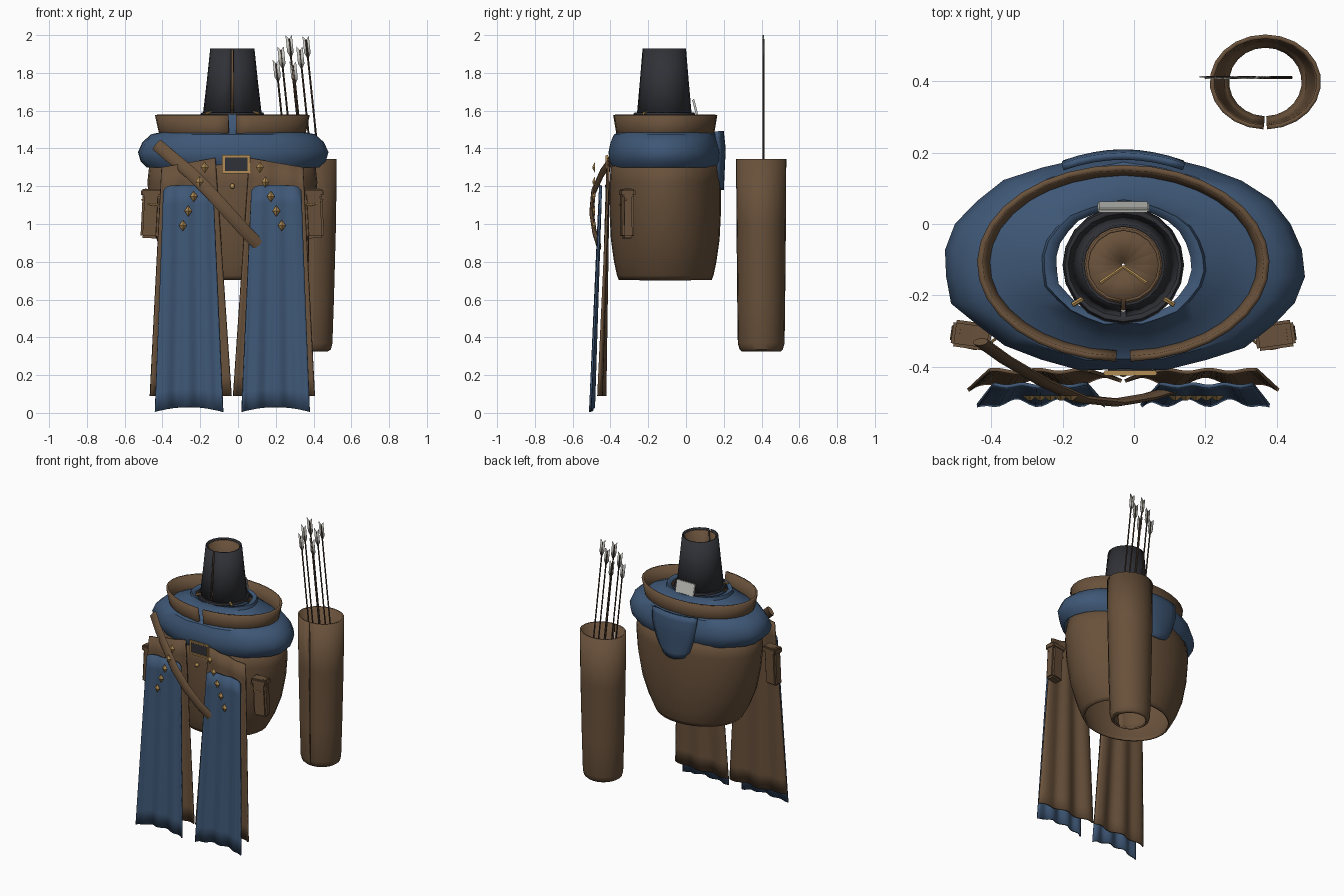
import bpy, bmesh, math, random
from mathutils import Vector

if "Cube" in bpy.data.objects:
    bpy.data.objects.remove(bpy.data.objects["Cube"])

random.seed(4)
CX, CY = -0.03, -0.11          # axis of the costume


def material(name, rgb):
    m = bpy.data.materials.new(name)
    m.diffuse_color = (*rgb, 1)
    m.use_nodes = True
    m.node_tree.nodes["Principled BSDF"].inputs["Base Color"].default_value = m.diffuse_color
    return m


BROWN = material("leather", (0.14, 0.082, 0.043))
BLUE = material("cloth", (0.048, 0.095, 0.18))
DARK = material("dark_cloth", (0.03, 0.031, 0.038))
GOLD = material("brass", (0.45, 0.27, 0.09))
PALE = material("feather", (0.55, 0.55, 0.52))
WOOD = material("shaft_wood", (0.06, 0.038, 0.025))


def finish(name, bm, mat, thick=0, angle=40, offset=-1):
    bmesh.ops.recalc_face_normals(bm, faces=bm.faces[:])
    me = bpy.data.meshes.new(name)
    bm.to_mesh(me)
    bm.free()
    ob = bpy.data.objects.new(name, me)
    bpy.context.collection.objects.link(ob)
    me.materials.append(mat)
    if thick:
        s = ob.modifiers.new("thickness", "SOLIDIFY")
        s.thickness, s.offset = thick, offset
    bpy.ops.object.select_all(action="DESELECT")
    ob.select_set(True)
    bpy.context.view_layer.objects.active = ob
    bpy.ops.object.shade_smooth_by_angle(angle=math.radians(angle))
    return ob


def surface(name, f, nu, nv, mat, thick=0.01, closed=False, offset=0):
    """Grid surface from f(u, v), optionally closed in u."""
    bm = bmesh.new()
    cols = nu if closed else nu + 1
    g = [[bm.verts.new(f(i / nu, j / nv)) for i in range(cols)] for j in range(nv + 1)]
    for j in range(nv):
        for i in range(nu):
            k = (i + 1) % cols
            bm.faces.new((g[j][i], g[j][k], g[j + 1][k], g[j + 1][i]))
    return finish(name, bm, mat, thick, offset=offset)


def shell(name, prof, mat, n=28, c=(CX, CY), gap=0.0, thick=0.012, jitter=0, notch=0):
    """Loft elliptical rings (z, rx, ry); gap opens the seam at the front."""
    noise = [random.uniform(-jitter, jitter) for _ in range(n + 1)]

    def f(u, v):
        z, rx, ry = prof[round(v * (len(prof) - 1))]
        a = -math.pi / 2 + gap + u * (2 * math.pi - 2 * gap)
        k = 1 + noise[round(u * n)]
        if notch:
            k -= notch * math.exp(-(min(u, 1 - u) / 0.025) ** 2)
        return (c[0] + rx * k * math.cos(a), c[1] + ry * k * math.sin(a), z)
    return surface(name, f, n, len(prof) - 1, mat, thick, gap == 0)


def tube(name, pts, r, mat, flat=1.0, n=6):
    """Tube along a polyline; flat widens it across the path."""
    bm = bmesh.new()
    pts = [Vector(p) for p in pts]
    rings = []
    for i, p in enumerate(pts):
        t = (pts[min(i + 1, len(pts) - 1)] - pts[max(i - 1, 0)]).normalized()
        a = t.cross(Vector((0, 1, 0))).normalized()
        b = t.cross(a)
        rings.append([bm.verts.new(p + r * (flat * math.cos(q) * a + math.sin(q) * b))
                      for q in (2 * math.pi * k / n for k in range(n))])
    for s, e in zip(rings, rings[1:]):
        for k in range(n):
            bm.faces.new((s[k], s[(k + 1) % n], e[(k + 1) % n], e[k]))
    bm.faces.new(rings[0])
    bm.faces.new(rings[-1])
    return finish(name, bm, mat)


def box(name, loc, size, mat, rot=(0, 0, 0), bevel=0.008):
    bm = bmesh.new()
    bmesh.ops.create_cube(bm, size=1)
    bmesh.ops.scale(bm, vec=size, verts=bm.verts[:])
    if bevel:
        bmesh.ops.bevel(bm, geom=bm.edges[:], offset=bevel, segments=2, affect="EDGES")
    ob = finish(name, bm, mat)
    ob.location, ob.rotation_euler = loc, rot
    return ob


# Rounded jerkin, open below
shell("jerkin", [(0.705, 0.29, 0.24), (0.73, 0.305, 0.25), (0.80, 0.345, 0.265), (0.92, 0.395, 0.282),
                 (1.08, 0.43, 0.29), (1.22, 0.444, 0.288), (1.35, 0.43, 0.28)], BROWN, 32)

# Padded blue mantle rising to the neck
shell("mantle", [(1.33, 0.42, 0.27), (1.305, 0.455, 0.285), (1.335, 0.485, 0.298), (1.38, 0.498, 0.303),
                 (1.43, 0.475, 0.292), (1.47, 0.43, 0.275), (1.48, 0.38, 0.25), (1.52, 0.29, 0.21),
                 (1.555, 0.225, 0.175), (1.575, 0.22, 0.172), (1.57, 0.19, 0.16)],
      BLUE, 26, jitter=0.025, notch=0.06)

# Flared leather collar, split at the front
shell("collar", [(1.44, 0.37, 0.245), (1.50, 0.385, 0.255), (1.578, 0.402, 0.268)], BROWN, 32,
      gap=0.05, thick=0.016)

# Dark hollow neck cone with lining, flange and floor
neck = (CX, CY - 0.005)
shell("neck_flange", [(1.575, 0.165, 0.16), (1.585, 0.16, 0.155), (1.585, 0.135, 0.13)], DARK, 20, neck)
shell("neck_cone", [(1.57, 0.153, 0.142), (1.75, 0.132, 0.126), (1.93, 0.113, 0.111)], DARK, 20, neck, 0.05, 0.008)
shell("neck_lining", [(1.57, 0.142, 0.131), (1.92, 0.102, 0.1)], BROWN, 16, neck, 0.05, 0.008)
shell("neck_floor", [(1.60, 0.138, 0.128), (1.60, 0.004, 0.004)], BROWN, 16, neck, 0, 0.006)
tube("neck_cord", [(-0.095, -0.165, 1.63), (CX, -0.12, 1.63), (0.035, -0.165, 1.63)], 0.006, GOLD)
tube("neck_tie", [(CX, -0.12, 1.63), (CX, -0.02, 1.63)], 0.005, WOOD)
for s in (-1, 1):
    tube("neck_clasp", [(CX + s * 0.112, -0.208, 1.592), (CX + s * 0.142, -0.226, 1.585)], 0.007, GOLD)

# Pale plate behind the neck
box("back_plate", (CX, 0.048, 1.62), (0.145, 0.012, 0.085), PALE, (math.radians(14), 0, 0), 0.004)


# Hood hanging at the back
def hood(u, v):
    s = 2 * u - 1
    w = 0.17 - 0.07 * v ** 2
    return (CX + s * w, 0.205 - 0.03 * s * s - 0.015 * v - 0.05 * max(0, 0.3 - v), 1.49 - 0.31 * v + 0.03 * s * s * v)


surface("hood_flap", hood, 8, 8, BLUE, 0.02)


# Long front panels: brown underlayer and blue overlayer on each side
def brown_panel(s):
    def f(u, v):
        x0, x1 = 0.09 - 0.085 * v, 0.375 + 0.06 * v
        top = 1.35 - 0.05 * u
        y = -0.412 - 0.028 * v + 0.014 * math.sin(u * 15) * (0.3 + 0.7 * v) - 0.035 * max(0, u - 0.8) / 0.2 * v
        return (CX + s * (x0 + (x1 - x0) * u), y, top + (0.09 - top) * v)
    return f


def blue_panel(s):
    def f(u, v):
        x0, x1 = 0.10 - 0.05 * v, 0.365 + 0.045 * v
        q = abs(2 * u - 1)
        top, low = 1.205 - 0.03 * q ** 8, 0.03 - 0.025 * q ** 2
        y = -0.452 - 0.045 * v + 0.011 * math.sin(u * 19 + 1) * (0.3 + 0.7 * v) - 0.022 * max(0, q - 0.8) / 0.2 * v
        return (CX + s * (x0 + (x1 - x0) * u), y, top + (low - top) * v)
    return f


for s, side in ((-1, "left"), (1, "right")):
    surface(side + "_brown_panel", brown_panel(s), 24, 12, BROWN, 0.01)
    surface(side + "_blue_panel", blue_panel(s), 24, 12, BLUE, 0.01)

    # Side pouch and its looped cord
    box(side + "_pouch", (CX + s * 0.43, -0.312, 1.055), (0.095, 0.065, 0.26), BROWN,
        (0, s * math.radians(-3), s * math.radians(8)), 0.012)
    box(side + "_pouch_flap", (CX + s * 0.425, -0.312, 1.165), (0.11, 0.075, 0.04), BROWN,
        (0, 0, s * math.radians(8)))
    tube(side + "_pouch_cord", [(CX + s * (0.35 + 0.13 * t / 6), -0.315 - 0.035 * math.sin(math.pi * t / 6),
                                 1.13 - 0.03 * math.sin(math.pi * t / 6)) for t in range(7)], 0.004, GOLD)

    # Row of brass diamond studs
    for i in range(5):
        bm = bmesh.new()
        bmesh.ops.create_cone(bm, segments=4, radius1=1, radius2=0, depth=1)
        bmesh.ops.create_cone(bm, segments=4, radius1=1, radius2=0.2, depth=1)
        bmesh.ops.scale(bm, vec=(0.021, 0.03, 0.014), verts=bm.verts[:])
        stud = finish(side + "_stud", bm, GOLD, angle=20)
        stud.location = (CX + s * (0.146 + 0.029 * i), -0.488, 1.30 - 0.077 * i)
        stud.rotation_euler = (math.pi / 2, 0, 0)

# Diagonal strap bowing across the front
tube("diagonal_strap", [(-0.43, -0.33, 1.42), (-0.36, -0.38, 1.36), (-0.25, -0.445, 1.27), (-0.15, -0.49, 1.17),
                        (-0.05, -0.50, 1.06), (0.04, -0.485, 0.96), (0.12, -0.46, 0.88)], 0.012, BROWN, 2.8, 8)

# Belt buckle: brass frame with dark plate, and a button below
for dz in (-0.042, 0.042):
    box("buckle_bar", (-0.01, -0.418, 1.316 + dz), (0.15, 0.014, 0.014), GOLD, bevel=0.003)
for dx in (-0.067, 0.067):
    box("buckle_post", (-0.01 + dx, -0.418, 1.316), (0.014, 0.014, 0.098), GOLD, bevel=0.003)
box("buckle_plate", (-0.01, -0.41, 1.316), (0.125, 0.01, 0.075), DARK, bevel=0)
bm = bmesh.new()
bmesh.ops.create_uvsphere(bm, u_segments=10, v_segments=6, radius=0.014)
finish("button", bm, GOLD).location = (CX, -0.415, 1.2)

# Quiver: tapered tube with seam
shell("quiver", [(1.345, 0.15, 0.127), (1.0, 0.146, 0.125), (0.6, 0.135, 0.121), (0.37, 0.127, 0.118),
                 (0.34, 0.12, 0.11), (0.33, 0.105, 0.10)], BROWN, 22, (0.368, 0.398), 0.03, 0.012)

# Arrows leaning in the quiver, each with a flat fletching
for x, z in ((0.20, 1.87), (0.225, 1.94), (0.268, 2.0), (0.29, 1.86), (0.325, 1.94), (0.358, 1.995)):
    at = lambda d: (x + 0.105 * d, 0.41, z - d)
    tube("arrow_shaft", [at(0.02), at(0.78)], 0.005, WOOD)
    bm = bmesh.new()
    for s in (-1, 1):
        q = [(0, 0.02), (s * 0.017, 0.0), (s * 0.017, 0.09), (0, 0.125)]
        bm.faces.new([bm.verts.new(Vector(at(d)) + Vector((w, 0, 0))) for w, d in q])
    finish("arrow_fletching", bm, PALE, 0.004)
